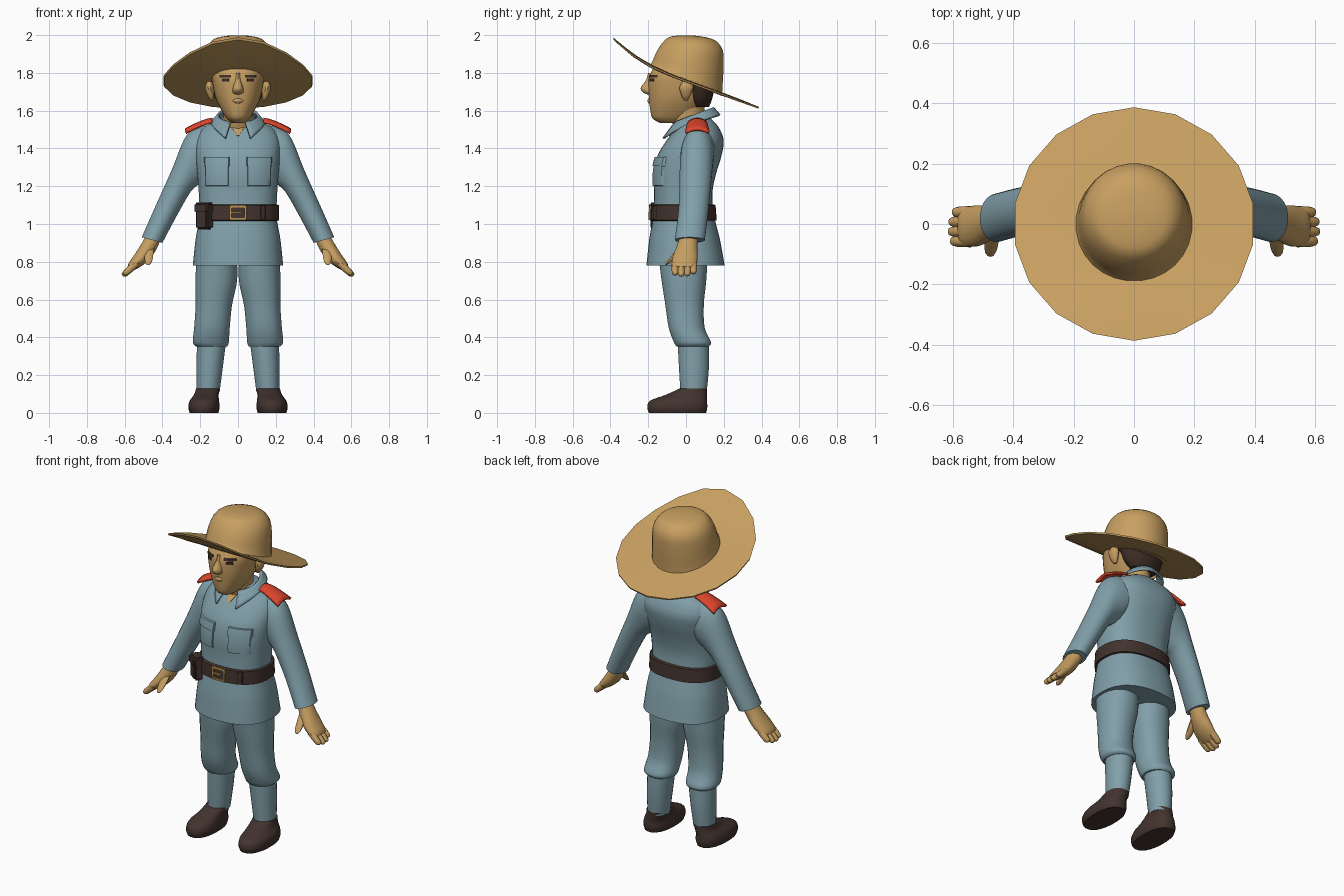
import bpy, bmesh, math
from mathutils import Vector, Matrix

cube = bpy.data.objects.get("Cube")
if cube:
    bpy.data.objects.remove(cube, do_unlink=True)


def material(name, r, g, b):
    m = bpy.data.materials.new(name)
    m.use_nodes = True
    m.diffuse_color = (r, g, b, 1)
    bsdf = m.node_tree.nodes["Principled BSDF"]
    bsdf.inputs["Base Color"].default_value = (r, g, b, 1)
    bsdf.inputs["Roughness"].default_value = 0.8
    return m


CLOTH = material("blue grey cloth", .22, .35, .40)
STRAW = material("tan straw", .58, .35, .12)
SKIN = material("tan skin", .56, .34, .12)
LEATHER = material("dark leather", .055, .033, .027)
HAIR = material("dark hair", .045, .026, .018)
RED = material("shoulder red", .72, .06, .025)
BRASS = material("brass", .50, .29, .08)


def finish(name, bm, mat, mirror=False, thick=0, angle=40):
    """Turn a bmesh into a smooth shaded object, optionally mirrored and thickened."""
    bmesh.ops.recalc_face_normals(bm, faces=bm.faces)
    mesh = bpy.data.meshes.new(name)
    bm.to_mesh(mesh)
    bm.free()
    mesh.materials.append(mat)
    mesh.polygons.foreach_set("use_smooth", [True] * len(mesh.polygons))
    mesh.set_sharp_from_angle(angle=math.radians(angle))
    ob = bpy.data.objects.new(name, mesh)
    bpy.context.collection.objects.link(ob)
    if thick:
        solid = ob.modifiers.new("thickness", "SOLIDIFY")
        solid.thickness, solid.offset = thick, 0
    if mirror:
        ob.modifiers.new("mirror", "MIRROR").use_mirror_merge = False
    return ob


def refine(rows, steps):
    """Smoothly interpolate a list of number rows."""
    out = []
    last = len(rows) - 1
    for i in range(last):
        a, b, c, d = (rows[min(max(i + k, 0), last)] for k in (-1, 0, 1, 2))
        for s in range(steps):
            t = s / steps
            out.append([q + t / 2 * (r - p + t * (2*p - 5*q + 4*r - e + t * (3*q - 3*r + e - p)))
                        for p, q, r, e in zip(a, b, c, d)])
    return out + [list(rows[-1])]


def loft(name, rings, mat, sides=24, power=2, steps=4, **kw):
    """Skin rings given as centre, first half axis and second half axis."""
    flat = refine([[*c, *u, *v] for c, u, v in rings], steps)
    bm = bmesh.new()
    loops = []
    for row in flat:
        c, u, v = Vector(row[:3]), Vector(row[3:6]), Vector(row[6:])
        loop = []
        for k in range(sides):
            a = math.tau * (k + .5) / sides
            x, y = (math.copysign(abs(f) ** (2 / power), f) for f in (math.cos(a), math.sin(a)))
            loop.append(bm.verts.new(c + u * x + v * y))
        loops.append(loop)
    for low, high in zip(loops, loops[1:]):
        for k in range(sides):
            n = (k + 1) % sides
            bm.faces.new((low[k], low[n], high[n], high[k]))
    bm.faces.new(loops[0])
    bm.faces.new(loops[-1])
    return finish(name, bm, mat, **kw)


def stack(name, rows, mat, **kw):
    """Loft level sections: height, half width, front y, back y, optional centre x."""
    rings = [((cx[0] if cx else 0, (f + b) / 2, z), (w, 0, 0), (0, (b - f) / 2, 0))
             for z, w, f, b, *cx in rows]
    return loft(name, rings, mat, **kw)


def grid(name, fn, us, vs, mat, **kw):
    bm = bmesh.new()
    pts = [[bm.verts.new(fn(u, v)) for v in vs] for u in us]
    for i in range(len(us) - 1):
        for j in range(len(vs) - 1):
            bm.faces.new((pts[i][j], pts[i+1][j], pts[i+1][j+1], pts[i][j+1]))
    return finish(name, bm, mat, **kw)


def plate(name, rows, x0, x1, z0, z1, mat, raised=.006, power=2.4, bottom=1, **kw):
    """A thin raised panel that follows the front of a stacked body."""
    dense = refine(rows, 4)
    steps = [0, .03, .2, .4, .6, .8, .97, 1]

    def point(u, v):
        z = z0 + (z1 - z0) * v
        x = (x0 + (x1 - x0) * u) * (bottom + (1 - bottom) * v)
        a, b = next(((p, q) for p, q in zip(dense, dense[1:])
                     if min(p[0], q[0]) <= z <= max(p[0], q[0])))
        t = (z - a[0]) / (b[0] - a[0])
        _, w, f, k = (p + (q - p) * t for p, q in zip(a[:4], b[:4]))
        bulge = (1 - min(abs(x / w), 1) ** power) ** (1 / power)
        edge = u in (0, 1) or v in (0, 1)
        return (x, (f + k) / 2 - (k - f) / 2 * bulge - (-.006 if edge else raised), z)
    return grid(name, point, steps, steps, mat, **kw)


def spaced(n):
    return [i / n for i in range(n + 1)]


# Jacket body with flared skirt
jacket = [(.78, .24, -.21, .205), (.92, .225, -.195, .18), (1.04, .205, -.175, .15),
          (1.16, .208, -.17, .14), (1.26, .215, -.172, .158), (1.36, .225, -.152, .188),
          (1.44, .225, -.105, .2), (1.5, .195, -.06, .18), (1.535, .14, -.04, .155),
          (1.56, .1, -.03, .13)]
stack("jacket", jacket, CLOTH, sides=40, power=2.4)

# Sleeves, from outer and inner outline points
sleeve = []
for ox, oz, ix, iz, y, w in [(.15, 1.525, .1, 1.3, .07, .085), (.23, 1.505, .17, 1.24, .062, .088),
                             (.285, 1.45, .205, 1.21, .056, .088), (.35, 1.29, .25, 1.17, .05, .085),
                             (.435, 1.1, .32, 1.05, .04, .08), (.51, .93, .4, .9, .02, .08)]:
    sleeve.append((((ox + ix) / 2, y, (oz + iz) / 2),
                   ((ox - ix) / 2, 0, (oz - iz) / 2), (0, w, 0)))
loft("sleeves", sleeve, CLOTH, mirror=True)

# Hands: palm, four fingers and thumb
palm = [((x, y, z), (t * .8, 0, t * .6), (0, w, 0)) for x, y, z, t, w in
        [(.44, .018, .94, .04, .048), (.475, .005, .875, .043, .056),
         (.515, -.005, .82, .038, .068), (.555, -.01, .78, .028, .066), (.57, -.01, .765, .018, .06)]]
loft("palms", palm, SKIN, mirror=True, sides=16)
for i, reach in enumerate((.9, 1, .97, .8)):
    y = -.057 + i * .032
    finger = []
    for t, r in ((0, .02), (.6, .019), (.9, .015), (1, .006)):
        finger.append(((.54 + .07 * t * reach, y, .79 - .065 * t * reach),
                       (r * .8, 0, r * .6), (0, r, 0)))
    loft("fingers_%d" % (i + 1), finger, SKIN, mirror=True, sides=10)
thumb = [((.468 + .008 * t, -.03 - .07 * t, .87 - .085 * t), (r, 0, 0), (0, r, r * .4))
         for t, r in ((0, .024), (.5, .023), (.85, .018), (1, .007))]
loft("thumbs", thumb, SKIN, mirror=True, sides=10)

# Trousers, gaiters and shoes
stack("trousers", [(.82, .108, -.145, .115, .113), (.7, .111, -.13, .108, .115),
                   (.57, .097, -.11, .095, .128), (.45, .095, -.092, .1, .138),
                   (.375, .096, -.065, .133, .144), (.352, .084, -.05, .122, .14)],
      CLOTH, mirror=True, power=2.2)
stack("gaiters", [(.38, .078, -.045, .122, .14), (.24, .07, -.038, .122, .15),
                  (.11, .061, -.03, .11, .158)], CLOTH, mirror=True)
stack("shoes", [(0, .076, -.198, .108, .18), (.03, .084, -.206, .114, .18),
                (.065, .078, -.19, .112, .178), (.095, .066, -.11, .112, .168),
                (.128, .063, -.036, .112, .16)], LEATHER, mirror=True, power=2.3)

# Belt, buckle frame, keepers and pouch
belt = [(1.015, .2, -.17, .145), (1.02, .219, -.191, .163),
        (1.1, .217, -.188, .157), (1.105, .2, -.165, .14)]
stack("belt", belt, LEATHER, sides=40, power=2.4, steps=1)
for side in (-1, 1):
    mid = 1.06 + side * .033
    plate("buckle_rail", belt, -.045, .045, mid - .006, mid + .006, BRASS)
    plate("buckle_post", belt, side * .04 - .006, side * .04 + .006, 1.028, 1.092, BRASS)
plate("buckle_prong", belt, -.04, .02, 1.055, 1.065, BRASS)
plate("belt_keeper", belt, .12, .145, 1.022, 1.098, LEATHER, raised=.009)


def block(name, centre, size, turn, mat):
    bm = bmesh.new()
    bmesh.ops.create_cube(bm, size=1)
    bmesh.ops.scale(bm, vec=size, verts=bm.verts)
    bmesh.ops.bevel(bm, geom=bm.edges[:], offset=.012, segments=3, affect="EDGES")
    bmesh.ops.transform(bm, matrix=Matrix.Translation(centre) @ Matrix.Rotation(turn, 4, "Z"),
                        verts=bm.verts)
    return finish(name, bm, mat)


block("pouch", (-.178, -.145, 1.04), (.085, .06, .14), -.65, LEATHER)
block("pouch_flap", (-.18, -.147, 1.085), (.094, .07, .06), -.65, LEATHER)

# Chest pockets with flaps
plate("pockets", jacket, .05, .175, 1.2, 1.35, CLOTH, raised=.008, mirror=True)
plate("pocket_flaps", jacket, .045, .18, 1.305, 1.355, CLOTH, raised=.014, mirror=True)

# Neck, open throat and collar
stack("neck", [(1.46, .08, -.045, .11), (1.56, .078, -.08, .1), (1.64, .085, -.09, .1)], SKIN)
plate("throat", jacket, -.05, .05, 1.465, 1.54, SKIN, bottom=.08)


def collar_point(u, v):
    t = 2 * u - 1
    a = math.pi / 2 + t * 2.75
    tip = t ** 6
    r = .103 + v * (.035 + .035 * tip)
    z = 1.575 + .04 * math.sin(a) - v * (.04 + .045 * tip)
    return (r * math.cos(a), .04 + r * math.sin(a), z)


grid("collar", collar_point, spaced(32), spaced(4), CLOTH, thick=.012)

# Red shoulder boards
grid("shoulder_boards",
     lambda u, v: (.135 + .142 * u, .06 + (v - .5) * (.09 + .035 * u),
                   1.556 - .056 * u ** 1.4 - .018 * (2 * v - 1) ** 2),
     spaced(6), spaced(6), RED, thick=.014, mirror=True)

# Head, nose and ears
head = [(1.535, .035, -.14, 0), (1.56, .062, -.178, .03), (1.605, .09, -.19, .08),
        (1.66, .116, -.196, .12), (1.72, .131, -.2, .138), (1.78, .139, -.196, .143),
        (1.84, .135, -.165, .14)]
stack("head", head, SKIN, sides=32, power=2.2)
stack("nose", [(1.8, .012, -.2, -.15), (1.76, .017, -.213, -.15), (1.72, .028, -.24, -.15),
               (1.695, .028, -.225, -.15), (1.685, .012, -.2, -.15)], SKIN, sides=14)
stack("lips", [(1.665, .018, -.2, -.15), (1.652, .034, -.205, -.15),
               (1.638, .018, -.197, -.15)], SKIN, sides=14)
stack("ears", [(1.655, .006, -.01, .01, .138), (1.68, .018, -.025, .025, .145),
               (1.725, .023, -.035, .04, .152), (1.765, .008, -.01, .025, .15)],
      SKIN, sides=12, mirror=True)

# Hair, brows and eyes
stack("hair", [(1.62, .082, .03, .122), (1.66, .118, .005, .138), (1.72, .138, -.02, .152),
               (1.765, .15, -.09, .155), (1.81, .15, -.1, .155)], HAIR, sides=28)
plate("brows", head, .036, .1, 1.776, 1.79, HAIR, raised=.005, power=2.2, mirror=True)
plate("eyes", head, .048, .085, 1.754, 1.77, HAIR, raised=.003, power=2.2, mirror=True)

# Hat brim: a thin disc with a faceted rim, tilted and curled up at the front
disc = [((0, 0, z), (r, 0, 0), (0, r * .965, 0)) for r, z in
        ((.12, -.008), (.2, -.008), (.3, -.007), (.397, -.006),
         (.4, .004), (.3, .008), (.2, .01), (.12, .01))]
brim = loft("hat_brim", disc, STRAW, sides=18, steps=1)
for vert in brim.data.vertices:
    y = vert.co.y
    vert.co.z += 1.757 - .365 * y + 1.5 * max(0, -y) ** 3

# Hat crown with a sloping front
crown = [((0, y, z), (r, 0, 0), (0, r, -r * tilt)) for y, z, r, tilt in
         [(-.003, 1.755, .195, .4), (.008, 1.8, .187, .33), (.02, 1.87, .18, .2),
          (.032, 1.935, .164, .1), (.028, 1.98, .125, .05), (.01, 1.996, .06, .02),
          (0, 1.999, .01, 0)]]
loft("hat_crown", crown, STRAW, sides=28, steps=3)
